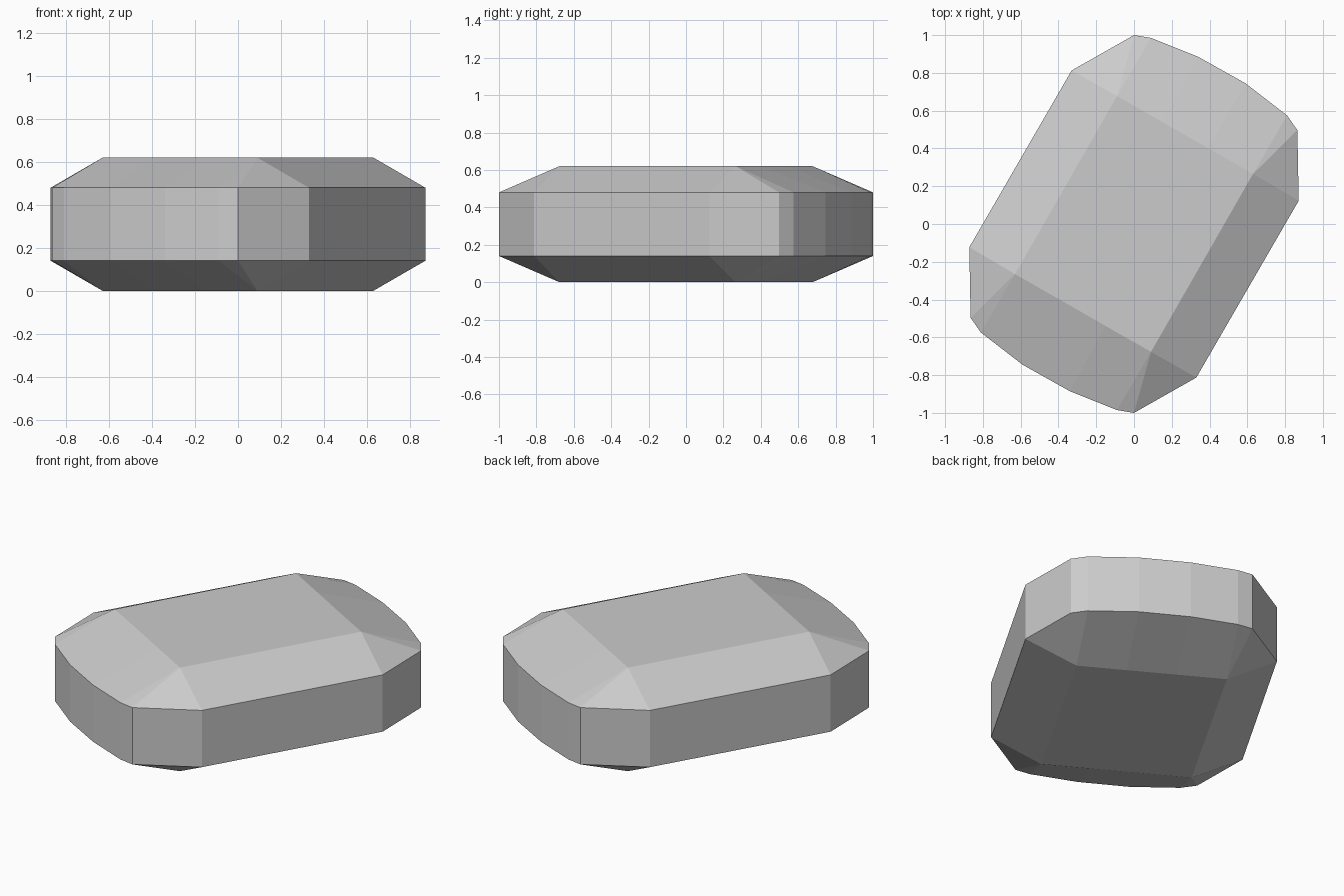
import bpy
import bmesh

cube = bpy.data.objects.get("Cube")
if cube:
    bpy.data.objects.remove(cube)

# Material
stone = bpy.data.materials.new("pale grey stone")
stone.use_nodes = True
grey = (0.6, 0.6, 0.6, 1)
stone.diffuse_color = grey
stone.node_tree.nodes["Principled BSDF"].inputs["Base Color"].default_value = grey

# Half outlines; the other half is the same turned by 180 degrees
GIRDLE = [(-0.33, 0.813), (0, 1), (0.09, 0.985), (0.34, 0.885),
          (0.59, 0.745), (0.81, 0.575), (0.865, 0.497), (0.872, 0.123)]
TABLE = [(-0.09, 0.677), (0.15, 0.54), (0.39, 0.402), (0.63, 0.265)]
# Table point that each girdle point leads to
LINK = [0, 0, 0, 1, 2, 3, 3, 3]


def full_ring(half):
    return half + [(-x, -y) for x, y in half]


bm = bmesh.new()


def add_ring(half, z):
    return [bm.verts.new((x, y, z)) for x, y in full_ring(half)]


bottom, lower, upper, top = (
    add_ring(TABLE, 0), add_ring(GIRDLE, 0.14),
    add_ring(GIRDLE, 0.48), add_ring(TABLE, 0.62))
links = LINK + [i + len(TABLE) for i in LINK]

# Girdle walls, then the sloping facets above and below
count = len(lower)
for i in range(count):
    j = (i + 1) % count
    bm.faces.new((lower[i], lower[j], upper[j], upper[i]))
    for edge, table in ((upper, top), (lower, bottom)):
        a, b = table[links[i]], table[links[j]]
        bm.faces.new((edge[i], edge[j], b) if a == b else (edge[i], edge[j], b, a))

# Flat tables
bm.faces.new(top)
bm.faces.new(bottom)
bmesh.ops.recalc_face_normals(bm, faces=bm.faces)

mesh = bpy.data.meshes.new("faceted_stone")
bm.to_mesh(mesh)
bm.free()
mesh.materials.append(stone)
gem = bpy.data.objects.new("faceted_stone", mesh)
bpy.context.collection.objects.link(gem)
